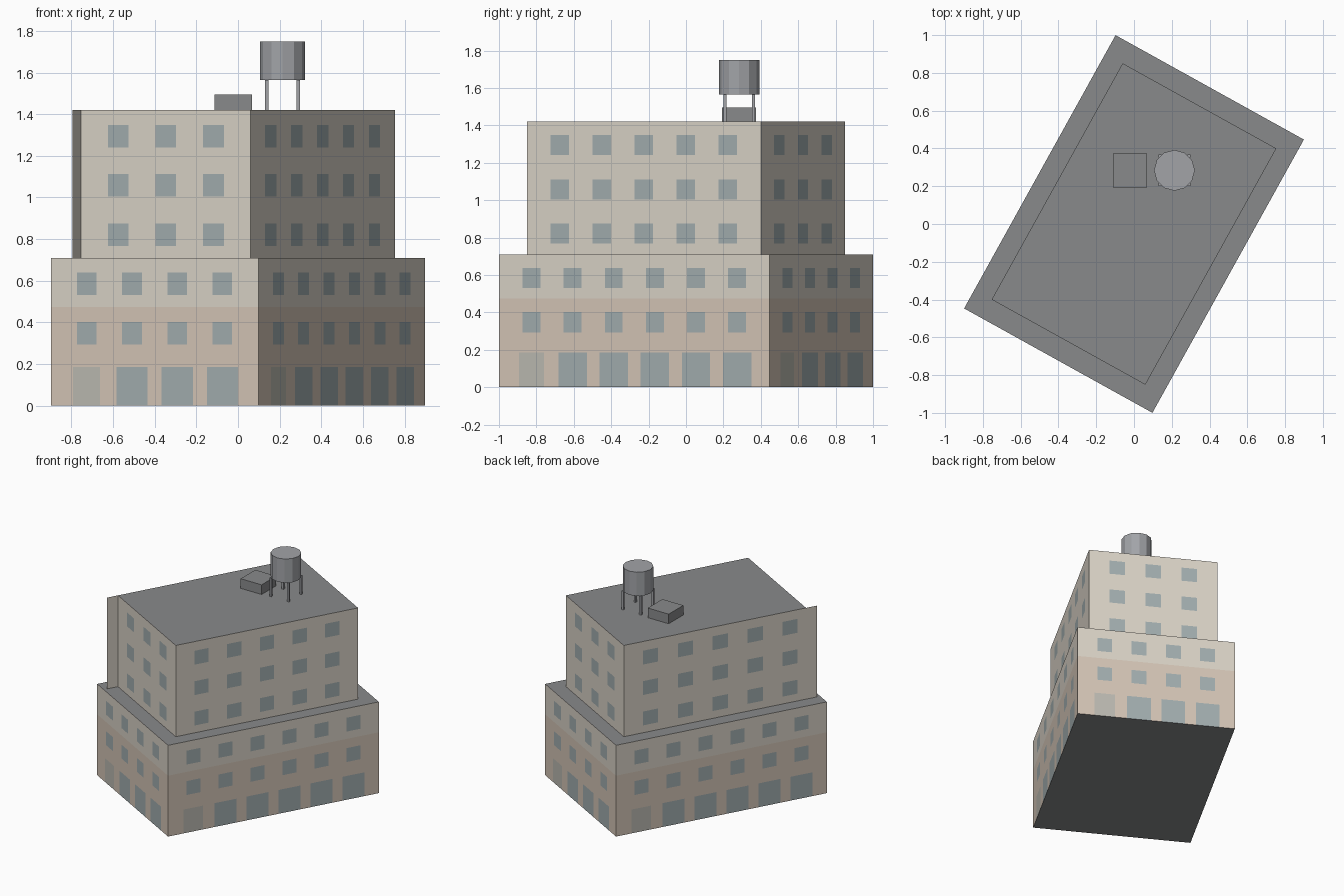
import bpy, bmesh
from math import radians
from mathutils import Vector, Matrix

if "Cube" in bpy.data.objects:
    bpy.data.objects.remove(bpy.data.objects["Cube"])

TURN = radians(-29)      # whole building is turned on its plot
STOREY = 0.71 / 3
CORNER = 0.073           # blank strip at both ends of each wall


def material(name, r, g, b):
    m = bpy.data.materials.new(name)
    m.diffuse_color = (r, g, b, 1)
    m.use_nodes = True
    m.node_tree.nodes["Principled BSDF"].inputs["Base Color"].default_value = m.diffuse_color
    return m


UPPER = material("upper_wall", 0.70, 0.65, 0.57)
LOWER = material("lower_wall", 0.66, 0.56, 0.47)
GLASS = material("window_glass", 0.36, 0.42, 0.43)
DOOR = material("door", 0.50, 0.49, 0.44)
ROOF = material("roof", 0.25, 0.255, 0.26)
METAL = material("tank_metal", 0.36, 0.37, 0.39)


def finish(name, bm, mats):
    me = bpy.data.meshes.new(name)
    bm.to_mesh(me)
    bm.free()
    for m in mats:
        me.materials.append(m)
    ob = bpy.data.objects.new(name, me)
    bpy.context.collection.objects.link(ob)
    return ob


def storey(bm, a, b, z, bays, ground, wall_index):
    """One storey of one wall: a grid of flat cells, windows coloured per cell."""
    length = (b - a).length
    along = (b - a) / length
    bay = (length - 2 * CORNER) / bays
    us, kinds = [0], []
    for i in range(bays):
        door = ground and i == 0
        half = bay * (0.3 if door else 0.345 if ground else 0.2175)
        mid = CORNER + bay * (i + 0.5)
        us += [mid - half, mid + half]
        kinds += [wall_index, 3 if door else 2]
    us.append(length)
    kinds.append(wall_index)
    zs = [0, 0.185, STOREY] if ground else [0, 0.057, 0.165, STOREY]
    glass_row = 0 if ground else 1
    grid = [[bm.verts.new((*(a + along * u), z + h)) for u in us] for h in zs]
    for r in range(len(zs) - 1):
        for c, kind in enumerate(kinds):
            f = bm.faces.new((grid[r][c], grid[r][c + 1],
                              grid[r + 1][c + 1], grid[r + 1][c]))
            f.material_index = kind if r == glass_row else wall_index


def block(name, hx, hy, z0, bays_x, bays_y, ground, overhang=0):
    """Three-storey block with walls, flat roof and floor."""
    p = [Vector(v) for v in ((-hx, -hy), (hx, -hy), (hx, hy), (-hx, hy))]
    # the left wall may run past the front corner as a fin
    fin_end = p[0] - Vector((0, overhang))
    walls = [(p[0], p[1], bays_x), (p[1], p[2], bays_y),
             (p[2], p[3], bays_x), (p[3], fin_end, bays_y)]
    bm = bmesh.new()
    for a, b, n in walls:
        for s in range(3):
            g = ground and s == 0
            storey(bm, a, b, z0 + s * STOREY, n, g, 1 if ground and s < 2 else 0)
    caps = [(z0 + 3 * STOREY, p)]
    if ground:
        caps.append((z0, p[::-1]))
    for z, pts in caps:
        f = bm.faces.new([bm.verts.new((*v, z)) for v in pts])
        f.material_index = 4
    bmesh.ops.remove_doubles(bm, verts=bm.verts, dist=1e-4)
    ob = finish(name, bm, [UPPER, LOWER, GLASS, DOOR, ROOF])
    ob.rotation_euler.z = TURN


def box(name, x, y, z, sx, sy, sz, mat):
    bm = bmesh.new()
    bmesh.ops.create_cube(bm, size=1, matrix=Matrix.Translation((x, y, z + sz / 2))
                          @ Matrix.Diagonal((sx, sy, sz, 1)))
    finish(name, bm, [mat])


# stepped building
block("lower_block", 0.57, 0.827, 0, 4, 6, True)
block("upper_block", 0.465, 0.715, 0.71, 3, 5, False, overhang=0.085)

# roof hatch
box("roof_hatch", -0.022, 0.283, 1.42, 0.18, 0.18, 0.075, ROOF)

# water tank on four legs
TX, TY = 0.214, 0.284
bm = bmesh.new()
bmesh.ops.create_cone(bm, cap_ends=True, segments=12, radius1=0.108, radius2=0.108,
                      depth=0.185, matrix=Matrix.Translation((TX, TY, 1.6575)))
finish("water_tank", bm, [METAL])
for i, (sx, sy) in enumerate(((-1, -1), (1, -1), (1, 1), (-1, 1))):
    box(f"tank_leg_{i + 1}", TX + sx * 0.076, TY + sy * 0.076, 1.42,
        0.016, 0.016, 0.145, METAL)
